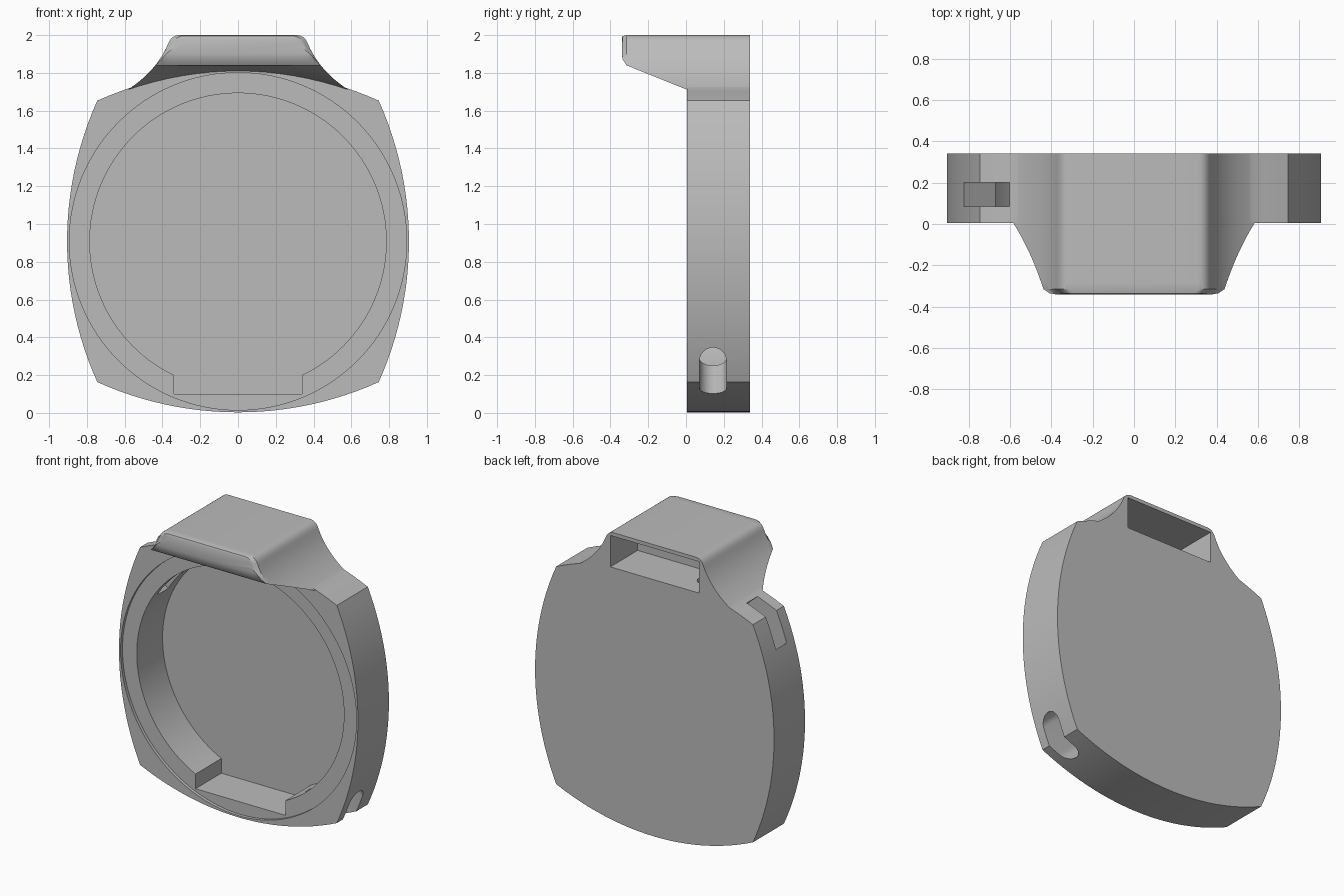
import bpy, bmesh, math
from mathutils import Vector

if "Cube" in bpy.data.objects:
    bpy.data.objects.remove(bpy.data.objects["Cube"])

MID = 0.908              # height of the case centre
FRONT, BACK = 0.005, 0.34
HALF, BULGE = 0.745, 0.16

grey = bpy.data.materials.new("plain_grey")
grey.use_nodes = True
grey.diffuse_color = (0.5, 0.5, 0.5, 1)
grey.node_tree.nodes["Principled BSDF"].inputs["Base Color"].default_value = (0.5, 0.5, 0.5, 1)


def loft(name, rings):
    """Closed solid through a list of equal-length point rings."""
    bm = bmesh.new()
    rows = [[bm.verts.new(p) for p in ring] for ring in rings]
    n = len(rows[0])
    for a, b in zip(rows, rows[1:]):
        for i in range(n):
            j = (i + 1) % n
            bm.faces.new((a[i], a[j], b[j], b[i]))
    bm.faces.new(rows[0])
    bm.faces.new(rows[-1])
    bmesh.ops.recalc_face_normals(bm, faces=bm.faces)
    mesh = bpy.data.meshes.new(name)
    bm.to_mesh(mesh)
    bm.free()
    mesh.materials.append(grey)
    obj = bpy.data.objects.new(name, mesh)
    bpy.context.collection.objects.link(obj)
    return obj


def prism(name, outline, y0, y1):
    return loft(name, [[(x, y, z) for x, z in outline] for y in (y0, y1)])


def box(name, x, z0, z1, y0, y1):
    return prism(name, [(-x, z0), (x, z0), (x, z1), (-x, z1)], y0, y1)


def circle(r, n=128):
    return [(r * math.cos(math.tau * i / n), MID + r * math.sin(math.tau * i / n)) for i in range(n)]


def combine(target, tool, operation):
    bpy.context.view_layer.objects.active = target
    mod = target.modifiers.new("combine", "BOOLEAN")
    mod.operation, mod.solver, mod.object = operation, "EXACT", tool
    bpy.ops.object.modifier_apply(modifier=mod.name)
    bpy.data.objects.remove(tool)


# Case body: a square with four bowed sides
radius = (HALF ** 2 + BULGE ** 2) / (2 * BULGE)
swing = math.asin(HALF / radius)
outline = []
for side in range(4):
    for i in range(24):
        a = side * math.pi / 2 + swing * (i / 12 - 1)
        mid = side * math.pi / 2
        off = HALF + BULGE - radius
        outline.append((off * math.cos(mid) + radius * math.cos(a),
                        MID + off * math.sin(mid) + radius * math.sin(a)))
case = prism("case", outline, FRONT, BACK)


# Top housing: flared flanks, lofted from the case to a rounded nose
def bezier(a, b, c, t):
    return a * (1 - t) ** 2 + b * 2 * t * (1 - t) + c * t * t


FLARE = [Vector(p) for p in ((0.585, 1.71), (0.43, 1.81), (0.37, 1.955))]
ROUND = [Vector(p) for p in ((0.37, 1.955), (0.352, 2.0), (0.31, 2.0))]


def section(y, corner, middle, shrink=1.0, low=None, high=2.0):
    t0, t1 = 0.0, 1.0
    for _ in range(30):
        t = (t0 + t1) / 2
        t0, t1 = (t, t1) if bezier(*FLARE, t).y < corner else (t0, t)
    right = [bezier(*FLARE, t0 + (1 - t0) * i / 12) for i in range(13)]
    right += [bezier(*ROUND, i / 6) for i in range(1, 7)]
    pts = right + [Vector((-p.x, p.y)) for p in reversed(right)]
    edge = right[0].x
    for i in range(1, 16):
        u = i / 8 - 1
        pts.append(Vector((u * edge, middle + (corner - middle) * u * u)))
    base = corner if low is None else low
    return [(p.x * shrink, y, base + (p.y - corner) * (high - base) / (2 - corner)) for p in pts]


NOSE, LIP = -0.315, 1.84
rings = [section(-0.34, LIP, LIP, 0.87, 1.9, 1.985),
         section(-0.335, LIP, LIP, 0.93, 1.87, 1.995),
         section(NOSE, LIP, LIP)]
for i in range(1, 11):
    t = i / 10
    rings.append(section(NOSE + (FRONT - NOSE) * t, LIP + (1.711 - LIP) * t, LIP + (1.81 - LIP) * t))
rings += [section(0.03, 1.711, 1.76), section(BACK, 1.711, 1.76)]
housing = loft("housing", rings)
combine(case, housing, "UNION")

# Front recess with a shallow ledge and a flat-bottomed pocket
FLOOR = 0.305
combine(case, prism("ledge_cutter", circle(0.893), -0.02, 0.026), "DIFFERENCE")
combine(case, prism("recess_cutter", circle(0.785), -0.02, FLOOR), "DIFFERENCE")
combine(case, box("pocket_cutter", 0.34, 0.1, 0.5, 0.0, FLOOR), "DIFFERENCE")

# Housing cavity: deep floor near the back, stepped up over the nose
combine(case, box("cavity_cutter", 0.335, 1.76, 1.975, 0.045, 0.4), "DIFFERENCE")
combine(case, box("nose_cavity_cutter", 0.335, 1.86, 1.975, -0.29, 0.1), "DIFFERENCE")


# Diagonal channels through two opposite corners
def channel(name, centre, half_length, half_width, direction, rounded):
    along = Vector((math.cos(direction), 0, math.sin(direction)))
    across = Vector((-along.z, 0, along.x))
    if rounded:
        straight = half_length - half_width
        shape = []
        for end in (0, 1):
            for i in range(17):
                a = math.pi * (i / 16 + end) - math.pi / 2
                shape.append(((1 - 2 * end) * straight + half_width * math.cos(a), half_width * math.sin(a)))
    else:
        shape = [(-half_length, -half_width), (half_length, -half_width),
                 (half_length, half_width), (-half_length, half_width)]
    mid = Vector((centre[0], 0.143, centre[1]))
    return loft(name, [[mid + along * d + across * u + Vector((0, v, 0)) for u, v in shape]
                       for d in (-0.45, 0.3)])


combine(case, channel("strap_slot", (-0.705, 1.575), 0.17, 0.058, math.radians(138), False), "DIFFERENCE")
combine(case, channel("round_slot", (0.70, 0.228), 0.165, 0.072, math.radians(-42), True), "DIFFERENCE")

# Small round hole from the housing cavity down to the recess
hole = [[(-0.27 + 0.06 * math.cos(math.tau * i / 32), 0.16 + 0.06 * math.sin(math.tau * i / 32), z)
         for i in range(32)] for z in (1.5, 1.8)]
combine(case, loft("hole_cutter", hole), "DIFFERENCE")

# Smooth curved walls, keep edges crisp
bpy.ops.object.select_all(action="DESELECT")
case.select_set(True)
bpy.context.view_layer.objects.active = case
bpy.ops.object.shade_smooth_by_angle(angle=math.radians(25))
